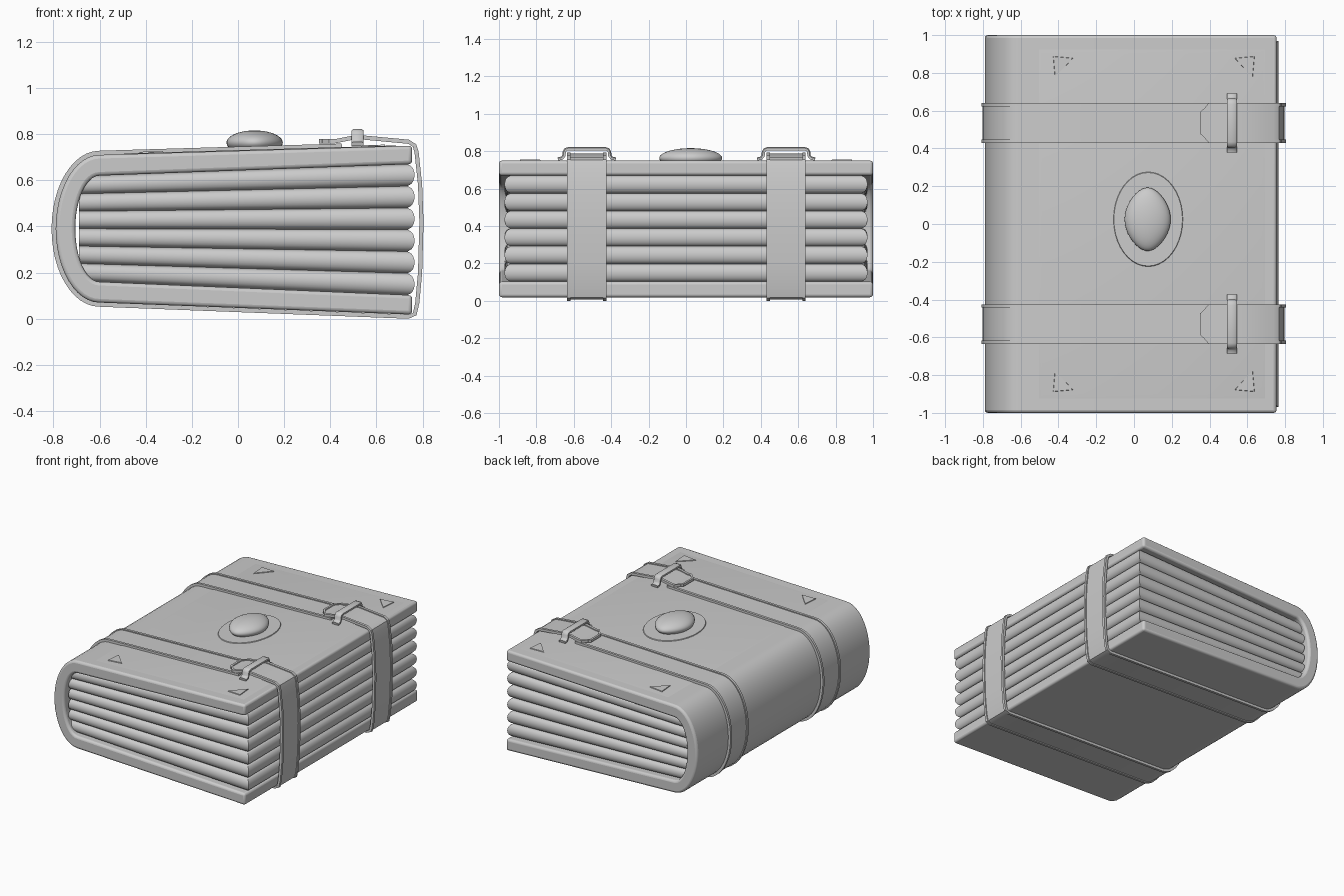
import bpy, bmesh, math
from mathutils import Vector

if "Cube" in bpy.data.objects:
    bpy.data.objects.remove(bpy.data.objects["Cube"], do_unlink=True)

grey = bpy.data.materials.new("plain grey")
grey.use_nodes = True
grey.diffuse_color = (0.6, 0.6, 0.6, 1)
grey.node_tree.nodes["Principled BSDF"].inputs["Base Color"].default_value = (0.6, 0.6, 0.6, 1)


def finish(name, bm, bevel=0, angle=35):
    bmesh.ops.recalc_face_normals(bm, faces=bm.faces)
    mesh = bpy.data.meshes.new(name)
    bm.to_mesh(mesh)
    bm.free()
    mesh.materials.append(grey)
    ob = bpy.data.objects.new(name, mesh)
    bpy.context.collection.objects.link(ob)
    if bevel:
        mod = ob.modifiers.new("soft edges", "BEVEL")
        mod.width, mod.segments, mod.limit_method = bevel, 3, "ANGLE"
        mod.angle_limit = math.radians(40)
    bpy.ops.object.select_all(action="DESELECT")
    ob.select_set(True)
    bpy.context.view_layer.objects.active = ob
    bpy.ops.object.shade_smooth_by_angle(angle=math.radians(angle))
    return ob


def loft(bm, rings):
    """Skin a list of equal closed rings and cap both ends."""
    rows = [[bm.verts.new(p) for p in ring] for ring in rings]
    n = len(rows[0])
    for a, b in zip(rows, rows[1:]):
        for i in range(n):
            j = (i + 1) % n
            bm.faces.new((a[i], a[j], b[j], b[i]))
    bm.faces.new(rows[0])
    bm.faces.new(rows[-1])


def top_z(x):
    return 0.71 + 0.04 * (x + 0.6) / 1.355


def shell(rx, rz, z_top, z_bottom, x_end):
    """Side profile of the cover: upper board, rounded spine, lower board."""
    arc = [(-0.6 - rx * math.sin(math.pi * i / 24), 0.39 + rz * math.cos(math.pi * i / 24))
           for i in range(25)]
    return [(x_end, z_top)] + arc + [(x_end, z_bottom)]


# Cover: both boards and the spine in one piece
outline = shell(0.19, 0.32, 0.75, 0.018, 0.755) + shell(0.105, 0.23, 0.67, 0.102, 0.755)[::-1]
bm = bmesh.new()
loft(bm, [[(x, y, z) for x, z in outline] for y in (-1, 1)])
finish("cover", bm, 0.016)

# Page bundles: fanned slabs with bulging edges
COUNT = 6


def page_z(x, f):
    k = (x + 0.6) / 1.355
    low, high = 0.16 - 0.058 * k, 0.62 + 0.05 * k
    return low + (high - low) * f


for n in range(COUNT):
    rings = []
    for i in range(11):
        t = i / 5 - 1
        inset = 0.035 * (1 - math.sqrt(max(0, 1 - t * t * 0.98)))
        xr, yr = 0.765 - inset, 0.97 - inset
        f = (n + (t + 1) / 2) / COUNT
        rings.append([(x, y, page_z(x, f)) for x, y in
                      ((-0.69, -yr), (xr, -yr), (xr, yr), (-0.69, yr))])
    bm = bmesh.new()
    loft(bm, rings)
    finish(f"page_bundle_{n + 1}", bm)


def sweep(name, path, section, place):
    """Sweep a (side, height) section along a planar path; section takes the row index."""
    pts = [Vector(p) for p in path]
    rings = []
    for i, p in enumerate(pts):
        d = (pts[min(i + 1, len(pts) - 1)] - pts[max(i - 1, 0)]).normalized()
        out = Vector((d.y, -d.x))
        rings.append([place(p + out * h, v) for v, h in section(i)])
    bm = bmesh.new()
    loft(bm, rings)
    return finish(name, bm, 0, 40)


# Straps with raised rims and a pointed tongue
wrap = [(0.45, top_z(0.45))] + shell(0.19, 0.32, 0.75, 0.018, 0.74)[1:]
wrap += [(0.758, 0.024), (0.768, 0.07), (0.78, 0.2), (0.786, 0.42), (0.78, 0.58),
         (0.765, 0.72), (0.758, 0.745), (0.738, 0.758), (0.545, 0.776), (0.49, 0.774),
         (0.42, 0.76), (0.395, 0.76), (0.366, 0.76), (0.364, 0.76), (0.35, 0.76)]
LAST = len(wrap) - 1


def strap_section(i):
    w = 0.105 if i < LAST - 2 else (0.07 if i < LAST else 0.057)
    r, h = w - 0.018, 0.018
    floor = h if i >= LAST - 1 else 0.011
    return [(-w, 0), (-w, h), (-r, h), (-r, floor), (r, floor), (r, h), (w, h), (w, 0)]


# Buckle: a flat staple bridging each strap
half = [(0.155, 0.757), (0.132, 0.762), (0.122, 0.775), (0.12, 0.795), (0.114, 0.807), (0.1, 0.812)]
staple = half + [(-a, z) for a, z in half[::-1]]


def staple_section(i):
    return [(-0.026, -0.008), (-0.026, 0.004), (-0.018, 0.01),
            (0.018, 0.01), (0.026, 0.004), (0.026, -0.008)]


for label, yc in (("front", -0.53), ("back", 0.535)):
    sweep(f"{label}_strap", wrap, strap_section, lambda p, v: (p.x, yc + v, p.y))
    sweep(f"{label}_buckle", staple, staple_section, lambda p, v: (0.518 + v, yc + p.x, p.y))


def plate(name, points, height, slope=1.0):
    """Thin relief lying on the upper board; slope shrinks its upper outline."""
    cx = sum(p[0] for p in points) / len(points)
    cy = sum(p[1] for p in points) / len(points)
    upper = [(cx + (x - cx) * slope, cy + (y - cy) * slope) for x, y in points]
    bm = bmesh.new()
    loft(bm, [[(x, y, top_z(x) - 0.004) for x, y in points],
              [(x, y, top_z(x) + height) for x, y in upper]])
    return finish(name, bm, 0, 20)


# Raised panel and corner ornaments on the upper board
plate("cover_panel", [(-0.52, -0.95), (0.71, -0.95), (0.71, 0.95), (-0.52, 0.95)], 0.003, 0.95)
for xs, xc in ((1, -0.43), (-1, 0.64)):
    for ys in (1, -1):
        side = ("spine" if xs > 0 else "edge") + ("_back" if ys > 0 else "_front")
        corner = [(0, 0), (0.11, 0.01), (0.055, 0.07), (0.01, 0.115)]
        plate(f"corner_ornament_{side}",
              [(xc + xs * a, ys * (0.89 - b)) for a, b in corner], 0.008, 0.92)

# Oval mount and gem
oval = [(0.075 + 0.187 * math.cos(a), 0.025 + 0.255 * math.sin(a))
        for a in (math.tau * i / 40 for i in range(40))]
plate("gem_mount", oval, 0.008, 0.97)

bm = bmesh.new()
bmesh.ops.create_uvsphere(bm, u_segments=40, v_segments=20, radius=1)
for v in bm.verts:
    x, y, z = v.co
    v.co = (0.072 + 0.122 * x * (1 - 0.2 * y * y), 0.025 + 0.168 * y, 0.763 + 0.053 * z)
finish("gem", bm, 0, 60)
